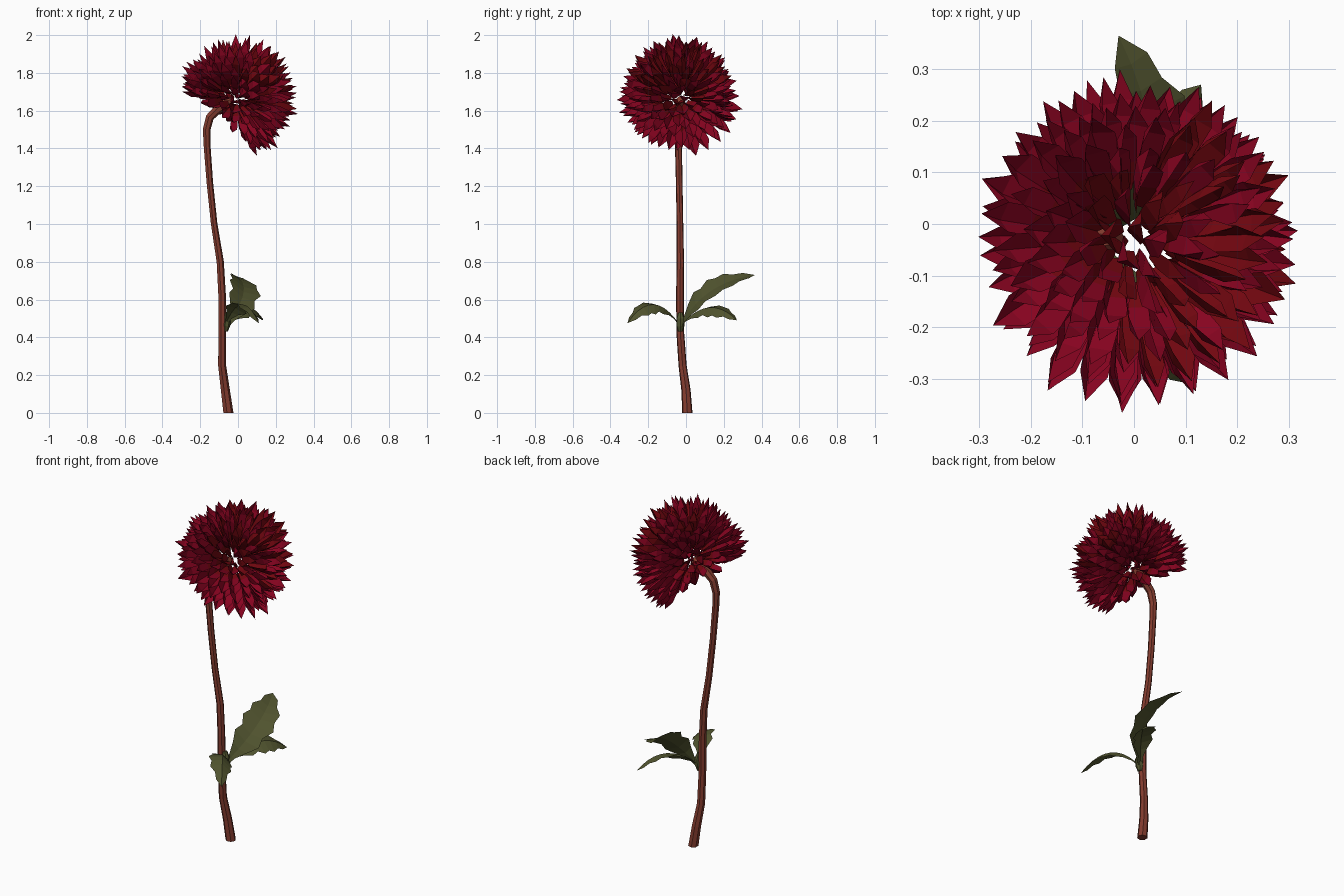
import bpy, bmesh, math, random
from mathutils import Vector

if "Cube" in bpy.data.objects:
    bpy.data.objects.remove(bpy.data.objects["Cube"])
random.seed(4)


def material(name, rgb):
    m = bpy.data.materials.new(name)
    m.diffuse_color = (*rgb, 1)
    m.use_nodes = True
    m.node_tree.nodes["Principled BSDF"].inputs["Base Color"].default_value = m.diffuse_color
    return m


crimson = material("crimson", (0.24, 0.001, 0.014))
maroon = material("brown red", (0.17, 0.002, 0.005))
brown = material("stem brown", (0.23, 0.045, 0.028))
green = material("leaf green", (0.082, 0.088, 0.028))


def finish(name, bm, mats):
    me = bpy.data.meshes.new(name)
    bm.to_mesh(me)
    bm.free()
    for m in mats:
        me.materials.append(m)
    ob = bpy.data.objects.new(name, me)
    bpy.context.collection.objects.link(ob)
    return ob


def tube(name, path, mat, sides=7):
    """path: (x, y, z, radius) points, closed at both ends"""
    bm = bmesh.new()
    pts = [Vector(p[:3]) for p in path]
    rings = []
    for i, p in enumerate(pts):
        d = (pts[min(i + 1, len(pts) - 1)] - pts[max(i - 1, 0)]).normalized()
        if i == 0:
            d = Vector((0, 0, 1))
        a = Vector((0, 1, 0)).cross(d).normalized()
        b = d.cross(a)
        r = path[i][3]
        rings.append([bm.verts.new(p + r * (math.cos(k * math.tau / sides) * a + math.sin(k * math.tau / sides) * b))
                      for k in range(sides)])
    for r0, r1 in zip(rings, rings[1:]):
        for k in range(sides):
            j = (k + 1) % sides
            bm.faces.new((r0[k], r0[j], r1[j], r1[k]))
    bm.faces.new(rings[0][::-1])
    bm.faces.new(rings[-1])
    bmesh.ops.recalc_face_normals(bm, faces=bm.faces)
    return finish(name, bm, [mat])


def blade(bm, stations, split=0, every=False):
    """stations: rows of three points ending in a tip; rows before split (or every row) use material 1"""
    rows = [[bm.verts.new(p) for p in row] for row in stations[:-1]]
    tip = bm.verts.new(stations[-1])
    faces = []
    for i, (a, b) in enumerate(zip(rows, rows[1:])):
        for k in (0, 1):
            f = bm.faces.new((a[k], a[k + 1], b[k + 1], b[k]))
            f.material_index = 1 if i < split or every else 0
    for k in (0, 1):
        f = bm.faces.new((rows[-1][k], rows[-1][k + 1], tip))
        f.material_index = 1 if every else 0


# stem with its hooked neck
tube("stem", [(-0.052, 0.007, 0, 0.028), (-0.068, 0.0, 0.12, 0.025), (-0.085, -0.018, 0.25, 0.022),
              (-0.085, -0.03, 0.42, 0.021), (-0.085, -0.032, 0.62, 0.021), (-0.095, -0.03, 0.8, 0.020),
              (-0.127, -0.032, 1.0, 0.018), (-0.15, -0.036, 1.22, 0.018), (-0.165, -0.04, 1.42, 0.019),
              (-0.167, -0.04, 1.5, 0.021), (-0.15, -0.038, 1.565, 0.023), (-0.11, -0.035, 1.605, 0.025),
              (-0.06, -0.032, 1.64, 0.03), (-0.03, -0.03, 1.66, 0.02)], brown)

# flower head: spiral of folded, pointed petals around a tilted axis
axis = Vector((0.64, 0.0, 0.77)).normalized()
side = Vector((0, 1, 0))
other = axis.cross(side)
centre = Vector((0.01, -0.03, 1.685))
root = Vector((-0.015, -0.03, 1.66))
bm = bmesh.new()
COUNT = 225
for i in range(COUNT):
    c = 1 - 1.57 * (i + 0.5) / COUNT
    s = math.sqrt(1 - c * c)
    phi = i * math.pi * (3 - math.sqrt(5))
    ray = axis * c + s * (math.cos(phi) * side + math.sin(phi) * other)
    tip = centre + ray * (random.uniform(0.28, 0.325) + (0.022 if c < -0.1 else 0))
    d = (tip - root).normalized()
    length = (tip - root).length
    up = (axis - axis.dot(d) * d).normalized()
    across = d.cross(up)
    across = (across + up * random.uniform(-0.4, 0.4)).normalized()
    up = across.cross(d)
    w = random.uniform(0.031, 0.038) * (0.85 if c > 0.85 else 1)
    rows = []
    # fraction along petal, half width, keel depth
    for t, half, keel in ((0.42, 0.3, 0.2), (0.62, 0.9, 0.5), (0.83, 0.9, 0.6)):
        p = root + d * length * t
        rows.append([p - across * w * half + up * w * 0.25,
                     p - up * w * keel,
                     p + across * w * half + up * w * 0.25])
    rows.append(tip)
    blade(bm, rows, split=1, every=c > 0.4 and random.random() < 0.45)
finish("flower_petals", bm, [crimson, maroon])


# toothed, arched leaves
def leaf(name, p0, p1, p2, width, across, fold):
    p0, p1, p2 = Vector(p0), Vector(p1), Vector(p2)
    teeth = (0.14, 0.2, 0.5, 0.85, 0.7, 1.0, 0.78, 0.85, 0.5, 0.4)
    bm = bmesh.new()
    rows = []
    n = len(teeth)
    for i, k in enumerate(teeth):
        t = i / n
        p = p0 * (1 - t) ** 2 + 2 * p1 * t * (1 - t) + p2 * t * t
        d = (2 * (1 - t) * (p1 - p0) + 2 * t * (p2 - p1)).normalized()
        a = Vector(across)
        a = (a - a.dot(d) * d).normalized()
        nrm = a.cross(d)
        nrm = nrm if nrm.z > 0 else -nrm
        h = width * k
        lift = nrm * h * fold
        rows.append([p - a * h + lift + d * 0.02 * k, p, p + a * h + lift + d * 0.02 * k])
    rows.append(p2)
    blade(bm, rows)
    finish(name, bm, [green])


leaf("upper_leaf", (-0.07, -0.03, 0.45), (0.11, 0.08, 0.69), (-0.03, 0.365, 0.73), 0.095, (1, 0.35, -0.45), 0.15)
leaf("lower_leaf", (-0.07, -0.03, 0.46), (0.06, 0.12, 0.64), (0.13, 0.27, 0.49), 0.07, (1, -0.5, -0.55), -0.35)
leaf("front_leaf", (-0.07, -0.03, 0.46), (0.02, -0.17, 0.68), (0.11, -0.31, 0.475), 0.07, (1, 0.5, -0.55), -0.35)

# leaf joint on the side of the stem
tube("leaf_joint", [(-0.066, -0.03, 0.43, 0.012), (-0.064, -0.03, 0.46, 0.022), (-0.060, -0.03, 0.50, 0.022),
                    (-0.064, -0.03, 0.53, 0.012)], green)
